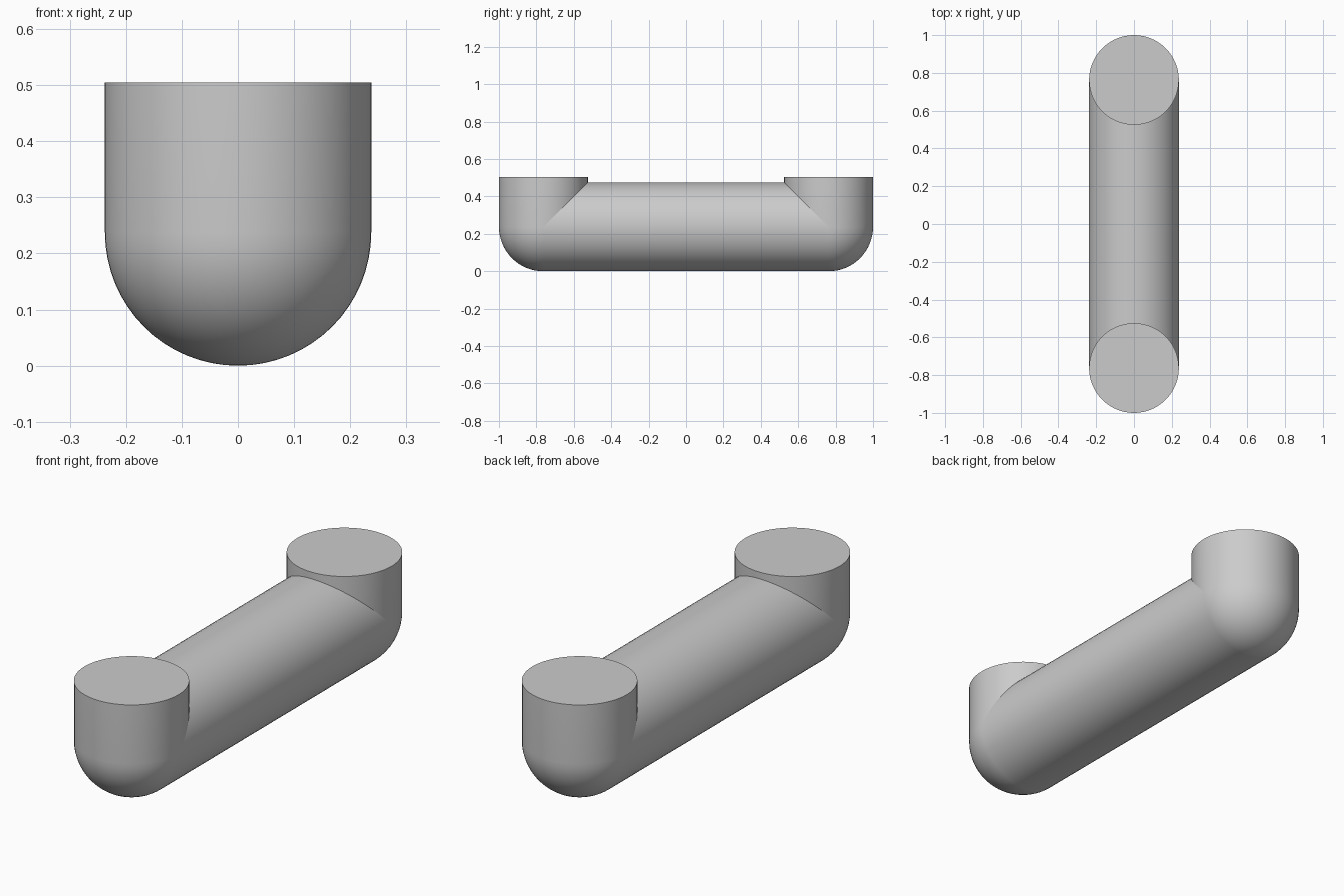
import bpy
import bmesh
import math
from mathutils import Matrix, Vector

RADIUS = 0.2375
HEIGHT = 0.505
POST_Y = 1 - RADIUS
SEGMENTS = 64

cube = bpy.data.objects.get("Cube")
if cube:
    bpy.data.objects.remove(cube, do_unlink=True)

# Single grey material
grey = bpy.data.materials.new("plain grey")
grey.use_nodes = True
colour = (0.6, 0.6, 0.6, 1)
grey.diffuse_color = colour
grey.node_tree.nodes["Principled BSDF"].inputs["Base Color"].default_value = colour


def add_object(name, bm, location):
    """Turn a bmesh into a smooth object with crisp edges."""
    bmesh.ops.recalc_face_normals(bm, faces=bm.faces)
    mesh = bpy.data.meshes.new(name)
    bm.to_mesh(mesh)
    bm.free()
    mesh.materials.append(grey)
    obj = bpy.data.objects.new(name, mesh)
    obj.location = location
    bpy.context.collection.objects.link(obj)
    bpy.ops.object.select_all(action="DESELECT")
    obj.select_set(True)
    bpy.context.view_layer.objects.active = obj
    bpy.ops.object.shade_smooth_by_angle(angle=math.radians(40))
    return obj


def add_post(name, y):
    """Upright post with a flat top and a rounded foot, lathed around z."""
    bm = bmesh.new()
    quarter = SEGMENTS // 4
    angles = [i / quarter * math.pi / 2 for i in range(quarter + 1)]
    profile = [Vector((RADIUS * math.sin(a), 0, RADIUS * (1 - math.cos(a)))) for a in angles]
    profile.append(Vector((RADIUS, 0, HEIGHT)))
    verts = [bm.verts.new(p) for p in profile]
    edges = [bm.edges.new(pair) for pair in zip(verts, verts[1:])]
    bmesh.ops.spin(bm, geom=verts + edges, cent=(0, 0, 0), axis=(0, 0, 1),
                   angle=math.tau, steps=SEGMENTS, use_merge=True)
    bmesh.ops.remove_doubles(bm, verts=bm.verts, dist=0.0001)
    rim = [e for e in bm.edges if e.is_boundary]
    bmesh.ops.contextual_create(bm, geom=rim)
    return add_object(name, bm, (0, y, 0))


# Posts at both ends
add_post("front_post", -POST_Y)
add_post("back_post", POST_Y)

# Horizontal beam, open inside the posts and tangent to their rounded feet
beam = bmesh.new()
bmesh.ops.create_cone(beam, cap_ends=False, segments=SEGMENTS, radius1=RADIUS,
                      radius2=RADIUS, depth=2 * POST_Y,
                      matrix=Matrix.Rotation(math.pi / 2, 4, "X"))
add_object("beam", beam, (0, 0, RADIUS))
